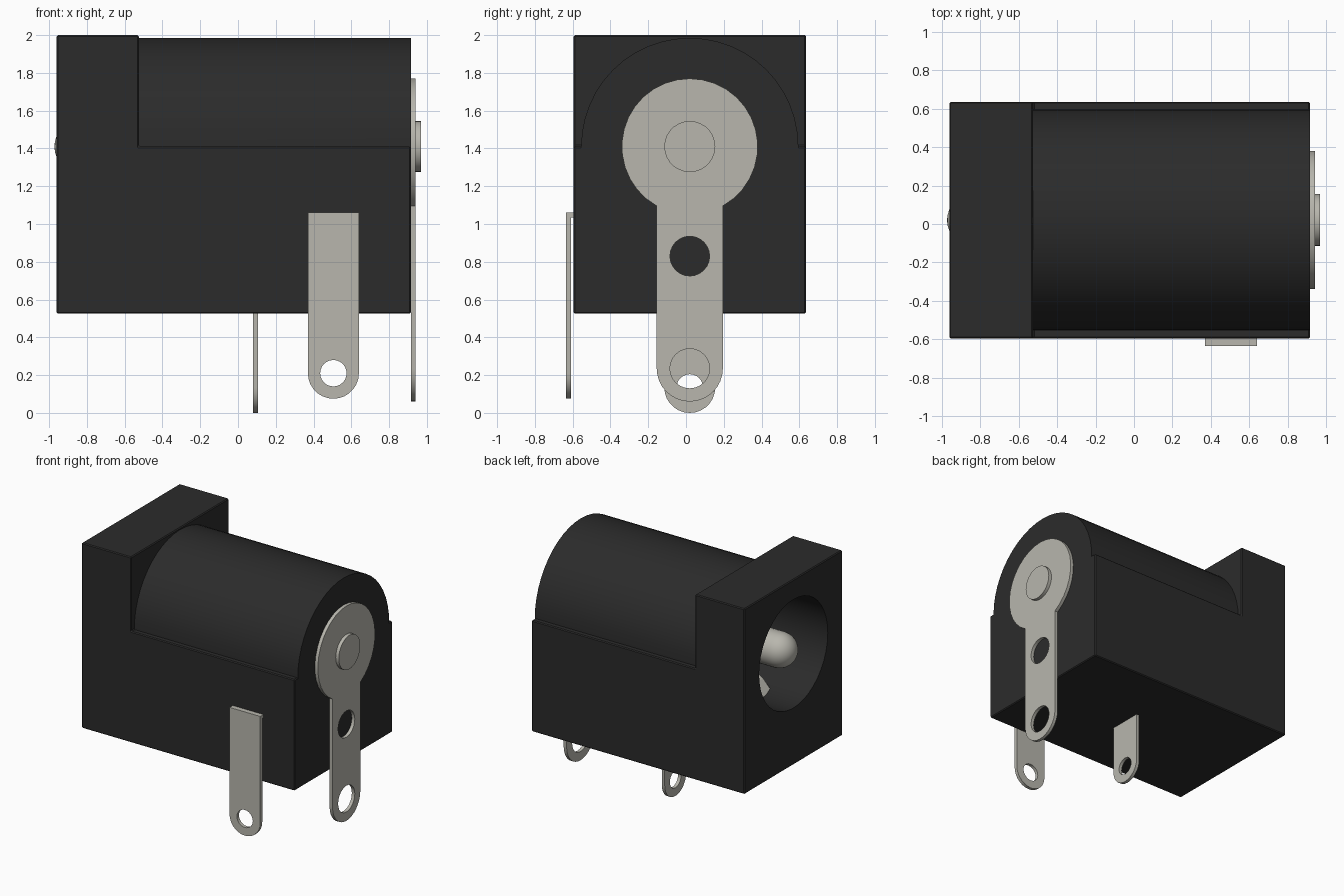
import bpy, bmesh, math
from math import pi, cos, sin

if "Cube" in bpy.data.objects:
    bpy.data.objects.remove(bpy.data.objects["Cube"])

CY, CZ = 0.02, 1.41          # axis of the barrel


def material(name, rgb):
    m = bpy.data.materials.new(name)
    m.diffuse_color = (*rgb, 1)
    m.use_nodes = True
    m.node_tree.nodes["Principled BSDF"].inputs["Base Color"].default_value = m.diffuse_color
    return m


BLACK = material("black_plastic", (0.024, 0.024, 0.024))
METAL = material("tin_metal", (0.48, 0.47, 0.42))


def activate(ob):
    bpy.ops.object.select_all(action='DESELECT')
    ob.select_set(True)
    bpy.context.view_layer.objects.active = ob


def smooth(ob):
    activate(ob)
    bpy.ops.object.shade_smooth_by_angle(angle=math.radians(30))


def from_bmesh(name, bm, mat):
    bmesh.ops.recalc_face_normals(bm, faces=bm.faces)
    me = bpy.data.meshes.new(name)
    bm.to_mesh(me)
    bm.free()
    me.materials.append(mat)
    ob = bpy.data.objects.new(name, me)
    bpy.context.collection.objects.link(ob)
    return ob


def prism(name, pts, y0, y1, mat):
    """Extrude an x-z outline along y."""
    bm = bmesh.new()
    face = bm.faces.new([bm.verts.new((x, y0, z)) for x, z in pts])
    new = bmesh.ops.extrude_face_region(bm, geom=[face])['geom']
    bmesh.ops.translate(bm, vec=(0, y1 - y0, 0),
                        verts=[v for v in new if isinstance(v, bmesh.types.BMVert)])
    return from_bmesh(name, bm, mat)


def lathe(name, profile, mat, sides):
    """Spin (x, radius) points round the barrel axis; both ends are capped."""
    bm = bmesh.new()
    rings = [[bm.verts.new((x, CY + r * sin(2 * pi * i / sides), CZ + r * cos(2 * pi * i / sides)))
              for i in range(sides)] for x, r in profile]
    for a, b in zip(rings, rings[1:]):
        for i in range(sides):
            j = (i + 1) % sides
            bm.faces.new((a[i], a[j], b[j], b[i]))
    bm.faces.new(rings[0])
    bm.faces.new(rings[-1])
    return from_bmesh(name, bm, mat)


def arc(cx, cy, r, a0, a1, n):
    return [(cx + r * cos(a0 + (a1 - a0) * i / n), cy + r * sin(a0 + (a1 - a0) * i / n))
            for i in range(n + 1)]


def plate(name, outline, holes, thick, loc, rot):
    """Flat plate from an outline with round holes (u, v, radius)."""
    cu = bpy.data.curves.new(name, 'CURVE')
    cu.dimensions, cu.fill_mode, cu.extrude = '2D', 'BOTH', thick / 2
    for pts in [outline] + [arc(u, v, r, 0, 2 * pi, 24)[:-1] for u, v, r in holes]:
        s = cu.splines.new('POLY')
        s.points.add(len(pts) - 1)
        for p, (u, v) in zip(s.points, pts):
            p.co = (u, v, 0, 1)
        s.use_cyclic_u = True
    cu.materials.append(METAL)
    ob = bpy.data.objects.new(name, cu)
    bpy.context.collection.objects.link(ob)
    ob.location, ob.rotation_euler = loc, rot
    activate(ob)
    bpy.ops.object.convert(target='MESH')
    ob = bpy.context.object
    smooth(ob)
    return ob


def tab(half, bottom, top):
    """Strip outline with a rounded lower end."""
    return arc(0, bottom + half, half, pi, 2 * pi, 14) + [(half, top), (-half, top)]


def apply_modifier(ob, kind, **settings):
    m = ob.modifiers.new(kind.lower(), kind)
    for k, v in settings.items():
        setattr(m, k, v)
    activate(ob)
    bpy.ops.object.modifier_apply(modifier=m.name)


# Housing: L-shaped block with tall front flange, barrel added, socket bored out
housing = prism("housing", [(-0.96, 0.525), (0.915, 0.525), (0.915, CZ),
                            (-0.525, CZ), (-0.525, 2.0), (-0.96, 2.0)], -0.595, 0.635, BLACK)
apply_modifier(housing, 'BEVEL', width=0.007, segments=1)
barrel = lathe("barrel", [(-0.7, 0.575), (0.915, 0.575)], BLACK, 48)
bore = lathe("bore", [(-1.1, 0.432), (0.75, 0.432)], BLACK, 40)
for cutter, op in ((barrel, 'UNION'), (bore, 'DIFFERENCE')):
    apply_modifier(housing, 'BOOLEAN', object=cutter, operation=op, solver='EXACT')
    bpy.data.objects.remove(cutter)
smooth(housing)

# Centre pin with domed tip, riveted through the back
R = 0.135
dome = [(-0.837 - R * cos(t), R * sin(t)) for t in [0.03 + (pi / 2 - 0.03) * i / 8 for i in range(9)]]
pin = lathe("centre_pin", dome + [(0.968, R)], METAL, 28)
smooth(pin)

# Rear terminal: disc with a long stem and two holes
D, W = 0.36, 0.175
a = math.asin(W / D)
disc = [(u, v) for u, v in arc(0, CZ, D, -pi / 2 + a, 1.5 * pi - a, 28)]
plate("rear_terminal", arc(0, 0.06 + W, W, pi, 2 * pi, 16) + disc,
      [(0, 0.235, 0.105), (0, 0.83, 0.105)], 0.026, (0.928, CY, 0), (pi / 2, 0, pi / 2))

# Side terminal with a lip bent into the housing
plate("side_terminal", tab(0.135, 0.075, 1.06), [(0, 0.21, 0.07)],
      0.026, (0.505, -0.622, 0), (pi / 2, 0, 0))
prism("side_terminal_lip", [(0.37, 1.034), (0.64, 1.034), (0.64, 1.06), (0.37, 1.06)],
      -0.612, -0.58, METAL)

# Bottom terminal, continuing into a spring contact along the socket floor
plate("bottom_terminal", tab(0.135, 0.0, 1.02), [(0, 0.135, 0.07)],
      0.026, (0.092, CY, 0), (pi / 2, 0, pi / 2))
path = [(0.105, 0.995), (-0.35, 1.05), (-0.52, 1.09), (-0.60, 1.04), (-0.69, 0.94)]
prism("spring_contact", path + [(x, z + 0.026) for x, z in reversed(path)],
      CY - 0.135, CY + 0.135, METAL)
